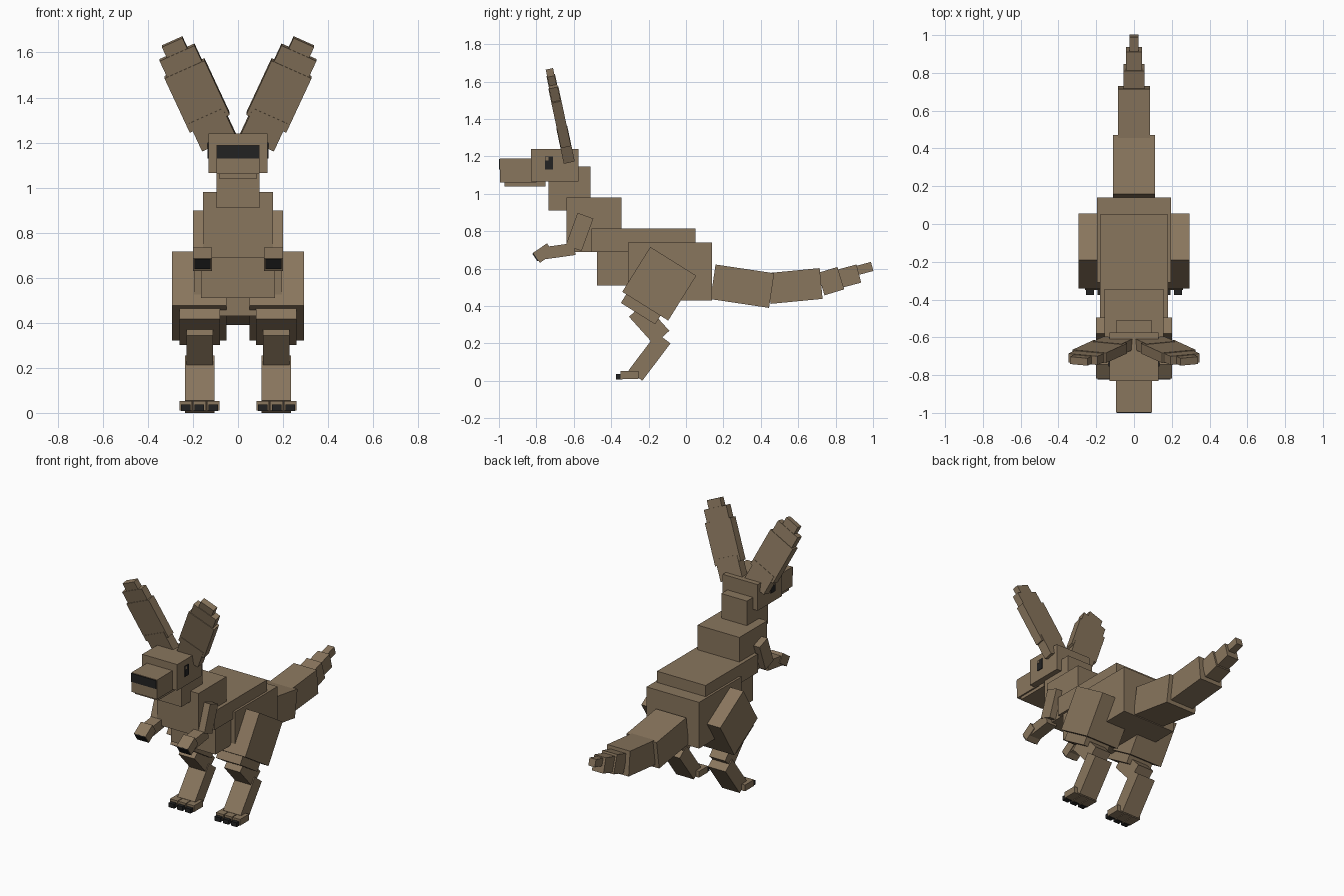
import bpy
from math import radians
from mathutils import Matrix, Vector

if "Cube" in bpy.data.objects:
    bpy.data.objects.remove(bpy.data.objects["Cube"], do_unlink=True)


def material(name, rgb):
    m = bpy.data.materials.new(name)
    m.use_nodes = True
    m.diffuse_color = (*rgb, 1)
    m.node_tree.nodes["Principled BSDF"].inputs["Base Color"].default_value = (*rgb, 1)
    return m


FUR = material("brown fur", (0.25, 0.18, 0.11))
BLACK = material("black", (0.016, 0.016, 0.016))


def block(name, size, matrix, mat=FUR):
    """Box of the given size placed by a matrix."""
    bpy.ops.mesh.primitive_cube_add(size=1)
    ob = bpy.context.object
    ob.name = name
    ob.data.transform(matrix @ Matrix.Diagonal((*size, 1)))
    ob.data.materials.append(mat)
    return ob


def span(name, x, y, z, mat=FUR):
    """Upright box between limits."""
    lo, hi = Vector((x[0], y[0], z[0])), Vector((x[1], y[1], z[1]))
    return block(name, hi - lo, Matrix.Translation((lo + hi) / 2), mat)


def tilted(name, x, center, size, angle, mat=FUR):
    """Box between x limits, pitched about x; centre and size are in y and z."""
    place = Matrix.Translation(((x[0] + x[1]) / 2, *center)) @ Matrix.Rotation(radians(angle), 4, "X")
    return block(name, (abs(x[1] - x[0]), *size), place, mat)


# Head and trunk: half width, y limits, z limits
for name, w, y, z in [
    ("snout", 0.095, (-0.995, -0.8), (1.06, 1.19)),
    ("lower_jaw", 0.085, (-0.97, -0.75), (1.04, 1.08)),
    ("head", 0.13, (-0.83, -0.575), (1.065, 1.24)),
    ("neck", 0.095, (-0.735, -0.51), (0.91, 1.145)),
    ("chest", 0.155, (-0.64, -0.345), (0.69, 0.98)),
    ("back", 0.18, (-0.505, 0.05), (0.69, 0.815)),
    ("belly", 0.165, (-0.475, -0.2), (0.51, 0.70)),
    ("hips", 0.195, (-0.31, 0.14), (0.43, 0.74)),
]:
    span(name, (-w, w), y, z)
span("nose", (-0.093, 0.093), (-1.0, -0.993), (1.13, 1.187), BLACK)

# Tail, thick to thin
tail = [
    (0.112, (0.301, 0.506), (0.317, 0.187), -8.5),
    (0.085, (0.583, 0.507), (0.28, 0.165), 5.5),
    (0.055, (0.775, 0.533), (0.11, 0.125), 17),
    (0.043, (0.866, 0.558), (0.12, 0.1), 15),
    (0.024, (0.952, 0.6), (0.09, 0.05), 15),
]
for i, (w, center, size, angle) in enumerate(tail):
    tilted(f"tail_{i + 1}", (-w, w), center, size, angle)

for side, s in (("left", 1), ("right", -1)):
    def mx(a, b):
        return tuple(sorted((a * s, b * s)))

    # Eye with a small glint
    span(side + "_eye", mx(0.128, 0.135), (-0.755, -0.71), (1.13, 1.2), BLACK)
    span(side + "_eye_glint", mx(0.13, 0.137), (-0.752, -0.735), (1.178, 1.197))

    # Ear: stacked plates splayed outward and leaning forward
    root = (Matrix.Translation((0.084 * s, -0.631, 1.2))
            @ Matrix.Rotation(radians(12), 4, "X")
            @ Matrix.Rotation(radians(24.5 * s), 4, "Y"))
    for part, w, t, a, b in [
        ("base", 0.165, 0.06, 0.0, 0.14),
        ("blade", 0.195, 0.055, 0.1, 0.37),
        ("upper", 0.17, 0.047, 0.35, 0.45),
        ("tip", 0.1, 0.04, 0.43, 0.503),
    ]:
        block(f"{side}_ear_{part}", (w, t, b - a),
              root @ Matrix.Translation((0, 0, (a + b) / 2)))

    # Arm and leg segments, pitched in the side plane
    for part, x, center, size, angle, mat in [
        ("upper_arm", (0.12, 0.2), (-0.569, 0.796), (0.09, 0.185), -20, FUR),
        ("forearm", (0.12, 0.195), (-0.674, 0.694), (0.16, 0.065), 8, FUR),
        ("hand", (0.115, 0.2), (-0.762, 0.683), (0.09, 0.065), 34, FUR),
        ("hand_claw", (0.122, 0.193), (-0.8, 0.665), (0.02, 0.05), 34, BLACK),
        ("thigh", (0.05, 0.293), (-0.143, 0.519), (0.29, 0.283), -32, FUR),
        ("knee", (0.08, 0.26), (-0.217, 0.423), (0.216, 0.15), -32, FUR),
        ("shin", (0.11, 0.228), (-0.197, 0.305), (0.11, 0.2), 42, FUR),
        ("lower_leg", (0.105, 0.235), (-0.195, 0.128), (0.092, 0.25), -37, FUR),
    ]:
        tilted(f"{side}_{part}", mx(*x), center, size, angle, mat)

    # Three toes, each with a claw
    for i in range(3):
        c = 0.11 + 0.061 * i
        span(f"{side}_toe_{i + 1}", mx(c - 0.028, c + 0.028), (-0.35, -0.255), (0.01, 0.052))
        span(f"{side}_toe_claw_{i + 1}", mx(c - 0.021, c + 0.021), (-0.375, -0.34), (0.008, 0.037), BLACK)
